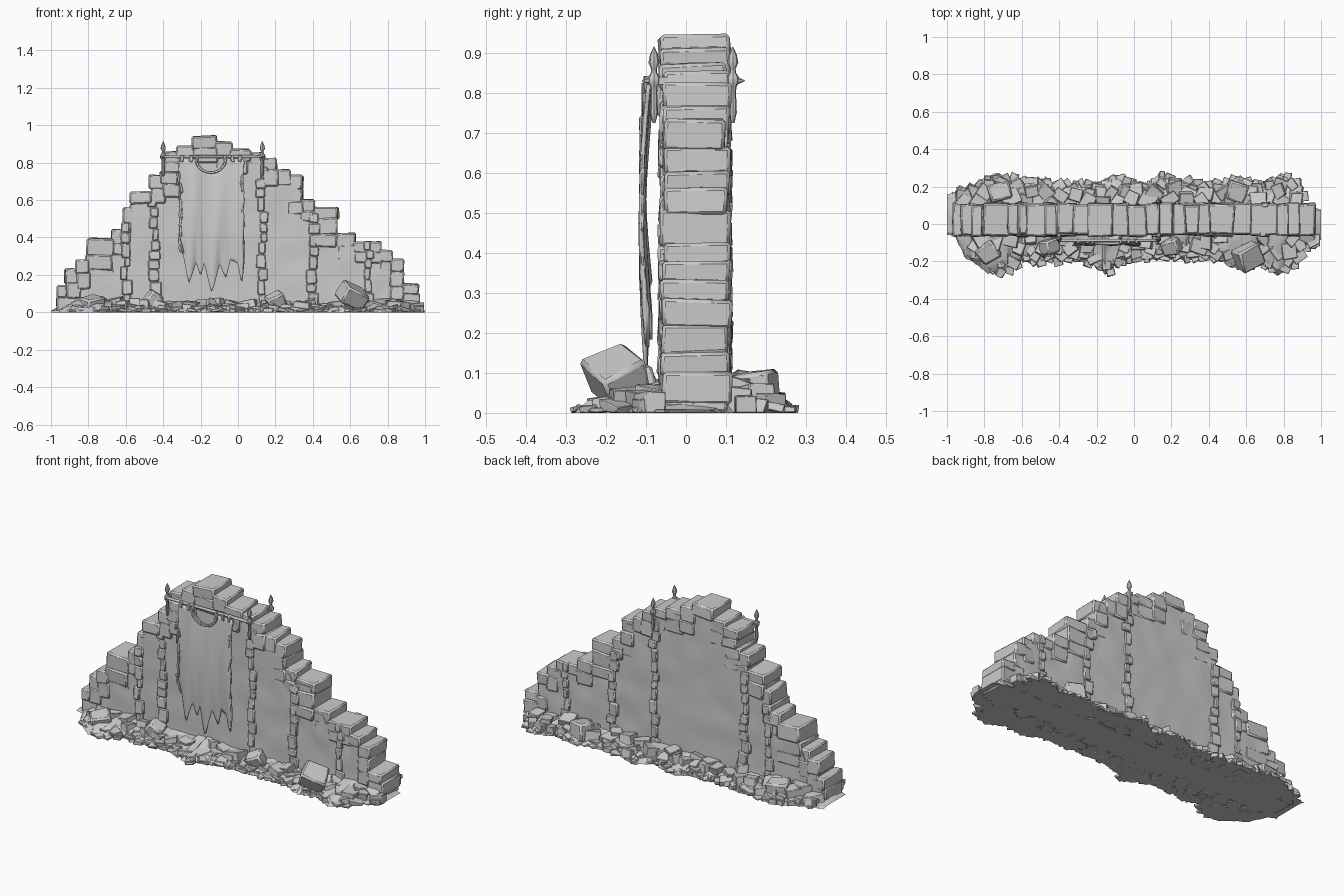
import bpy, bmesh, random
from math import sin, cos, pi
from mathutils import Vector, Matrix, Euler, noise

if "Cube" in bpy.data.objects:
    bpy.data.objects.remove(bpy.data.objects["Cube"])

random.seed(7)
R = random.uniform
WF, WB = -0.056, 0.102      # front and back planes of the wall


def interp(pts, x):
    if x <= pts[0][0]:
        return pts[0][1]
    for (a, b), (c, d) in zip(pts, pts[1:]):
        if x <= c:
            return b + (d - b) * (x - a) / (c - a)
    return pts[-1][1]


def finish(name, bm, bevel=0, angle=35):
    bmesh.ops.recalc_face_normals(bm, faces=bm.faces)
    me = bpy.data.meshes.new(name)
    bm.to_mesh(me)
    bm.free()
    ob = bpy.data.objects.new(name, me)
    bpy.context.collection.objects.link(ob)
    if bevel:
        m = ob.modifiers.new("bevel", 'BEVEL')
        m.width, m.segments, m.limit_method = bevel, 1, 'ANGLE'
    bpy.ops.object.select_all(action='DESELECT')
    ob.select_set(True)
    bpy.context.view_layer.objects.active = ob
    bpy.ops.object.shade_smooth_by_angle(angle=angle * pi / 180)
    return ob


def block(bm, c, size, rot=(0, 0, 0), jit=0.0):
    """Rough stone: jittered box, flattened where it meets the ground."""
    vs = bmesh.ops.create_cube(bm, size=1)['verts']
    e = Euler(rot).to_matrix()
    for v in vs:
        p = Vector([v.co[i] * size[i] + R(-jit, jit) * size[i] for i in range(3)])
        v.co = e @ p + Vector(c)
        v.co.z = max(v.co.z, 0.0)
        v.co.x = max(-0.995, min(0.995, v.co.x))


def lathe(bm, prof, c, n=8):
    """Spin (radius, z) points around a vertical axis."""
    rings = [[bm.verts.new((c[0] + r * cos(2 * pi * k / n), c[1] + r * sin(2 * pi * k / n), z))
              for k in range(n)] for r, z in prof]
    for a, b in zip(rings, rings[1:]):
        for k in range(n):
            bm.faces.new((a[k], a[(k + 1) % n], b[(k + 1) % n], b[k]))
    bm.faces.new(rings[0])
    bm.faces.new(rings[-1])


# Stepped skyline of the ruin: right end of each step and its height
START = -0.96
STEPS = [(-.92, .14), (-.86, .23), (-.80, .28), (-.67, .39), (-.61, .44), (-.57, .56),
         (-.47, .64), (-.40, .73), (-.32, .855), (-.24, .885), (-.12, .94), (-.04, .91),
         (.06, .87), (.13, .85), (.20, .82), (.27, .76), (.34, .73), (.40, .60),
         (.53, .56), (.62, .42), (.76, .375), (.82, .33), (.88, .28), (.96, .15)]


def skyline(x):
    return next((h for x1, h in STEPS if x <= x1), STEPS[-1][1])


# Wall core with gently uneven plaster faces
bm = bmesh.new()
NX, NZ = 96, 18
grid = {}
for i in range(NX + 1):
    x = -0.94 + 1.88 * i / NX
    h = min(skyline(x - .02), skyline(x), skyline(x + .02)) - 0.02
    for j in range(NZ + 1):
        z = h * j / NZ
        d = 0.006 * noise.noise((x * 7, 0, z * 9))
        grid[i, j, 0] = bm.verts.new((x, WF + d, z))
        grid[i, j, 1] = bm.verts.new((x, WB + d, z))
for i in range(NX):
    for j in range(NZ):
        for s in (0, 1):
            bm.faces.new([grid[k] for k in ((i, j, s), (i + 1, j, s), (i + 1, j + 1, s), (i, j + 1, s))])
    for j in (0, NZ):
        bm.faces.new([grid[k] for k in ((i, j, 0), (i + 1, j, 0), (i + 1, j, 1), (i, j, 1))])
for i in (0, NX):
    for j in range(NZ):
        bm.faces.new([grid[k] for k in ((i, j, 0), (i, j + 1, 0), (i, j + 1, 1), (i, j, 1))])
finish("wall_core", bm)

# Broken edge stones stacked on every step
bm = bmesh.new()
hs = [0] + [h for _, h in STEPS] + [0]
x0 = START
for n, (x1, top) in enumerate(STEPS, 1):
    low = max(0, min(hs[n - 1], hs[n + 1], top) - 0.05)
    z = top
    while z > low:
        dz = min(R(.05, .085), z)
        if dz < .01:
            break
        sh = 0 if z == top else R(-.012, .012)
        f, b = WF + R(-.012, .004), WB + R(-.004, .012)
        block(bm, ((x0 + x1) / 2 + sh, (f + b) / 2, z - dz / 2),
              (x1 - x0 + .016, b - f, dz + .008), (R(-.03, .03), R(-.05, .05), R(-.05, .05)), .03)
        z -= dz
    x0 = x1
finish("edge_stones", bm, .008)

# Quoin strips that divide the wall into bays, front and back
bm = bmesh.new()
for x, top in ((-.60, .44), (-.45, .62), (.13, .72), (.40, .52), (.70, .35)):
    z = 0.03
    while z < top:
        dz = R(.045, .08)
        w = R(.03, .06)
        for y, s in ((WF, -1), (WB, 1)):
            block(bm, (x + R(-.012, .012), y + s * R(-.006, .001), z + dz / 2),
                  (w, .026, dz * .97), (R(-.08, .08), R(-.05, .05), R(-.12, .12)), .06)
        z += dz
finish("quoin_stones", bm, .005)

# Ground mound of debris with a ragged outline
FRONT = [(-1, -.06), (-.95, -.09), (-.9, -.2), (-.84, -.22), (-.77, -.28), (-.68, -.26), (-.6, -.21),
         (-.5, -.22), (-.35, -.2), (-.22, -.23), (-.15, -.28), (-.08, -.21), (.1, -.19), (.3, -.2),
         (.45, -.2), (.55, -.25), (.65, -.22), (.77, -.28), (.84, -.24), (.87, -.15), (1, -.09)]
BACK = [(-1, .17), (-.9, .19), (-.82, .24), (-.75, .28), (-.65, .25), (-.5, .25), (-.4, .22),
        (-.22, .23), (-.08, .27), (.03, .21), (.14, .28), (.25, .24), (.4, .22), (.55, .26),
        (.67, .23), (.79, .28), (.85, .24), (.88, .14), (1, .08)]
bm = bmesh.new()
NX, NY = 130, 16
rows = []
for i in range(NX + 1):
    x = -1 + 2 * i / NX
    f, b = interp(FRONT, x) + R(0, .018), interp(BACK, x) - R(0, .018)
    end = min(1, (1 - abs(x)) / .08)
    rows.append([])
    for j in range(NY + 1):
        y = f + (b - f) * j / NY
        edge = min(y - f, b - y) / .2
        z = 0 if j in (0, NY) else .008 + end * (.05 * min(1, edge) + .02 * abs(noise.cell((x * 18, y * 18, 1))))
        rows[-1].append(bm.verts.new((x, y, z)))
for a, b in zip(rows, rows[1:]):
    for j in range(NY):
        bm.faces.new((a[j], b[j], b[j + 1], a[j + 1]))
bm.faces.new([r[0] for r in rows] + rows[-1][1:-1] + [r[-1] for r in reversed(rows)] + rows[0][-2:0:-1])
finish("rubble_ground", bm, 0, 25)

# Loose rubble, larger near the wall and smaller outwards
bm = bmesh.new()
for wall, outline, lift in ((WF, FRONT, .85), (WB, BACK, 1.1)):
    for t, h, w in ((.15, .085, .085), (.45, .065, .075), (.72, .042, .06), (.88, .022, .045)):
        x = -.95
        while x < .95:
            sx = w * R(.65, 1.25)
            e = interp(outline, x)
            if abs(e - wall) > .04:
                y = wall + (e - wall) * (t + R(-.07, .07))
                sy, top = w * R(.7, 1.1), h * lift * R(.5, 1.15)
                block(bm, (x + sx / 2, y, top * .4), (sx, sy, top * 1.1),
                      (R(-.25, .25), R(-.25, .25), R(-.7, .7)), .1)
            x += sx * R(.9, 1.3)
finish("rubble_stones", bm, .006)

# Large fallen blocks
bm = bmesh.new()
for c, s, r in (((.61, -.175, .088), (.14, .12, .10), (.45, .35, .5)),
                ((-.45, -.12, .065), (.09, .08, .08), (.2, .6, .3)),
                ((-.78, -.15, .05), (.11, .1, .07), (.2, -.2, .6)),
                ((.2, -.12, .06), (.09, .08, .08), (.3, -.4, .2)),
                ((-.72, .17, .05), (.12, .1, .1), (-.1, .1, .2)),
                ((.55, .17, .05), (.11, .1, .1), (.1, .1, -.3))):
    block(bm, c, s, r, .07)
finish("fallen_blocks", bm, .01)

# Spear-tipped iron posts: two at the front, one at the back
SPEAR = [(.004, .725), (.010, .75), (.008, .80), (.009, .815), (.016, .825), (.016, .838),
         (.008, .85), (.007, .86), (.014, .875), (.010, .895), (.001, .915)]
bm = bmesh.new()
for x, y, s in ((-.40, -.08, -1), (.13, -.08, -1), (.13, .117, 1)):
    lathe(bm, SPEAR, (x, y))
    block(bm, (x, y - s * .015, .83), (.016, .04, .018))
    bmesh.ops.create_cone(bm, cap_ends=True, segments=6, radius1=.012, radius2=.001, depth=.024,
                          matrix=Matrix.Translation((x, y + s * .018, .83)) @ Matrix.Rotation(-s * pi / 2, 4, 'X'))
finish("spear_posts", bm)

# Banner rod with knots where the cloth is tied
bm = bmesh.new()
bmesh.ops.create_cone(bm, cap_ends=True, segments=8, radius1=.009, radius2=.009, depth=.54,
                      matrix=Matrix.Translation((-.135, -.088, .832)) @ Matrix.Rotation(pi / 2, 4, 'Y'))
for x in (-.30, -.25, -.22, -.07, -.03, .01):
    block(bm, (x, -.092, .822), (.018, .026, .036), (0, R(-.2, .2), 0), .1)
finish("banner_rod", bm, .003)

# Torn hanging cloth
TOP = [(-.32, .82), (-.225, .822), (-.20, .775), (-.17, .75), (-.145, .743), (-.12, .75), (-.09, .775), (-.065, .822), (.03, .82)]
HEM = [(-.315, .33), (-.29, .31), (-.262, .15), (-.225, .27), (-.20, .19), (-.18, .27), (-.14, .10),
       (-.10, .26), (-.065, .18), (-.04, .28), (0, .26), (.02, .14), (.03, .26)]
bm = bmesh.new()
NX, NZ = 44, 26
rows = []
for i in range(NX + 1):
    u = i / NX
    x = -.315 + .345 * u
    rows.append([])
    for j in range(NZ + 1):
        v = j / NZ
        z = interp(TOP, x) * (1 - v) + interp(HEM, x) * v
        y = -.092 - .017 * sin(pi * min(1, v * .95)) + .005 * sin(u * 17 + v * 2) * (.3 + v)
        rag = .010 * noise.noise((u * 2, 3, v * 14)) * abs(2 * u - 1) ** 4
        rows[-1].append(bm.verts.new((x + rag, y, z)))
for a, b in zip(rows, rows[1:]):
    for j in range(NZ):
        bm.faces.new((a[j], b[j], b[j + 1], a[j + 1]))
cloth = finish("banner_cloth", bm, 0, 50)
m = cloth.modifiers.new("thickness", 'SOLIDIFY')
m.thickness, m.offset = .010, 0

# Rolled collar on the sagging top edge and frayed side strips
bm = bmesh.new()
pts = [Vector((-.145 + .08 * cos(a), -.104, .822 + .075 * sin(a))) for a in [pi + pi * k / 12 for k in range(13)]]
for p, q in zip(pts, pts[1:]):
    d = q - p
    block(bm, (p + q) / 2, (d.length * 1.15, .014, .014), d.to_track_quat('X', 'Z').to_euler())
for k in range(9):
    z = .35 + .045 * k
    block(bm, (-.31 + R(-.008, .012), -.112, z), (.012, .008, .06), (0, R(-.3, .3), 0), .2)
    block(bm, (.026 + R(-.01, .006), -.108, z), (.010, .008, .06), (0, R(-.3, .3), 0), .2)
finish("banner_trim", bm, .002)
